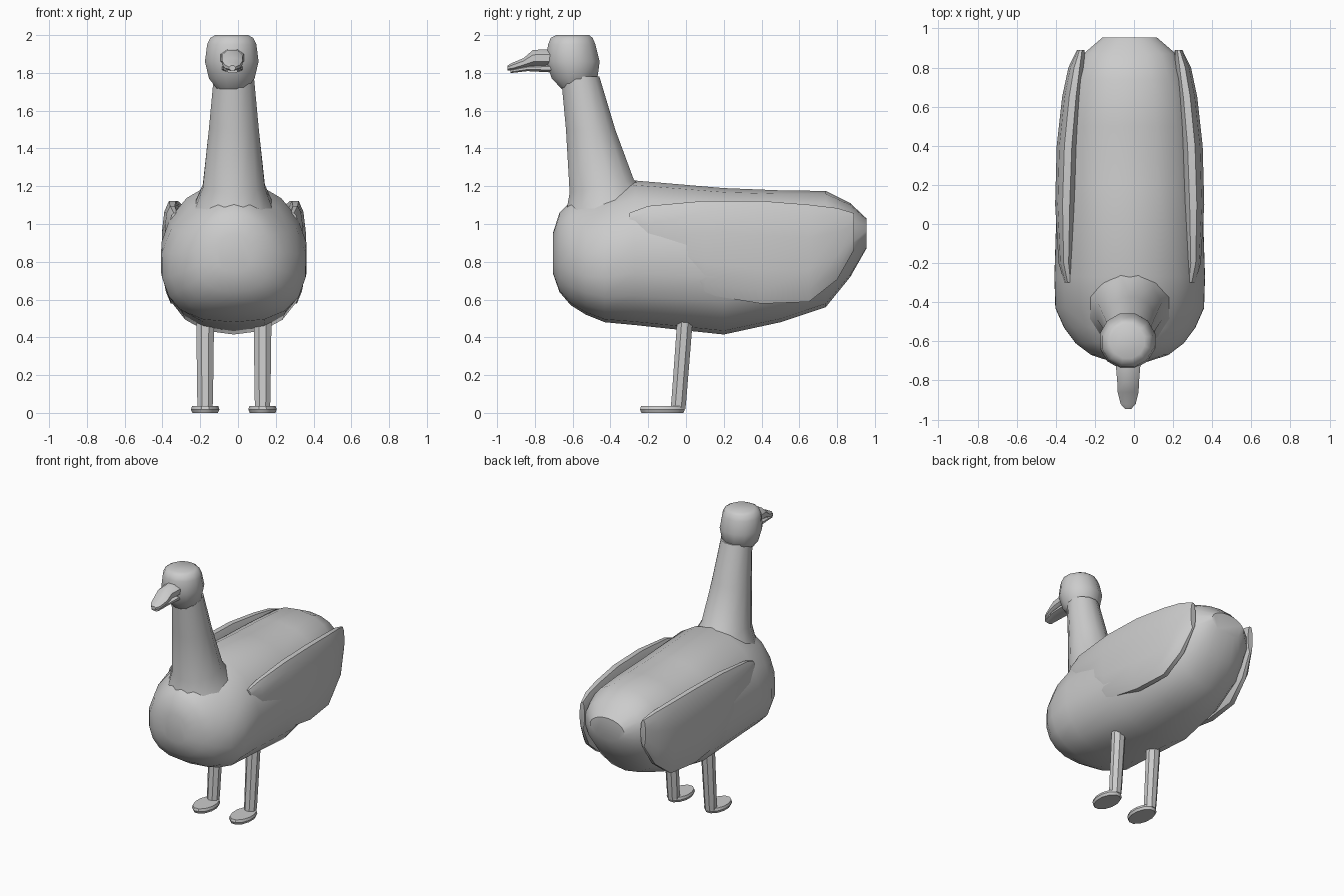
import bpy, bmesh, math

CX = -0.022  # shared centre line


def loft(name, rings, angle=40):
    """Skin a list of equally sized closed rings and cap both ends."""
    bm = bmesh.new()
    vs = [[bm.verts.new(p) for p in r] for r in rings]
    n = len(vs[0])
    for a, b in zip(vs, vs[1:]):
        for i in range(n):
            j = (i + 1) % n
            bm.faces.new((a[i], a[j], b[j], b[i]))
    bm.faces.new(vs[0])
    bm.faces.new(vs[-1])
    bmesh.ops.recalc_face_normals(bm, faces=bm.faces)
    me = bpy.data.meshes.new(name)
    bm.to_mesh(me)
    bm.free()
    ob = bpy.data.objects.new(name, me)
    bpy.context.collection.objects.link(ob)
    bpy.ops.object.select_all(action='DESELECT')
    ob.select_set(True)
    bpy.context.view_layer.objects.active = ob
    bpy.ops.object.shade_smooth_by_angle(angle=math.radians(angle))
    return ob


def circle(n, upper=1.0, lower=None):
    """Unit superellipse; an exponent below 1 is boxier."""
    out = []
    for i in range(n):
        a = 2 * math.pi * (i + 0.5) / n
        c, s = math.cos(a), math.sin(a)
        p = upper if s > 0 or lower is None else lower
        out.append((math.copysign(abs(c) ** p, c), math.copysign(abs(s) ** p, s)))
    return out


def ring_y(y, x, w, lo, hi, n=14, p=1.0, q=None, belly=0.5):
    """Ring across y; belly is the relative height of the widest point."""
    mid = lo + (hi - lo) * belly
    return [(x + w * c, y, mid + s * ((hi - mid) if s > 0 else (mid - lo))) for c, s in circle(n, p, q)]


def ring_z(z, x, w, y0, y1, n=10, tilt=0.0):
    return [(x + w * c, (y0 + y1) / 2 + (y1 - y0) / 2 * s, z + tilt * s) for c, s in circle(n)]


# Body: y, low z, high z, half width, upper and lower squareness, height of widest point
body = [(-0.705, 0.74, 0.95, 0.09, 1.0, 0.9, 0.4), (-0.67, 0.64, 1.06, 0.20, 1.0, 0.85, 0.42),
        (-0.61, 0.57, 1.12, 0.28, 1.1, 0.82, 0.42), (-0.53, 0.52, 1.15, 0.34, 1.1, 0.8, 0.43),
        (-0.43, 0.48, 1.18, 0.385, 1.08, 0.8, 0.45),
        (-0.27, 0.465, 1.23, 0.39, 1.0, 0.8, 0.48), (0.2, 0.415, 1.19, 0.375, 0.92, 0.85, 0.5),
        (0.5, 0.48, 1.178, 0.355, 0.9, 0.85, 0.5), (0.74, 0.56, 1.175, 0.30, 0.9, 0.9, 0.55),
        (0.87, 0.72, 1.11, 0.24, 0.9, 0.9, 0.55), (0.955, 0.87, 1.03, 0.14, 1.0, 1.0, 0.5)]
loft("body", [ring_y(y, CX, w, lo, hi, 18, p, q, b) for y, lo, hi, w, p, q, b in body])

# Neck flaring into the chest: z, half width, front y, back y, back edge lift
neck = [(0.96, 0.27, -0.68, -0.16, 0.05), (1.09, 0.215, -0.65, -0.20, 0.08),
        (1.2, 0.17, -0.622, -0.27, 0.035), (1.5, 0.137, -0.64, -0.37, 0), (1.78, 0.11, -0.665, -0.455, 0)]
loft("neck", [ring_z(z, CX, w, a, b, 12, t) for z, w, a, b, t in neck])

# Head with flattened crown
head = [(1.715, 0.08, -0.66, -0.53), (1.77, 0.125, -0.715, -0.465), (1.86, 0.147, -0.745, -0.452),
        (1.95, 0.135, -0.735, -0.475), (1.985, 0.118, -0.72, -0.49), (2.0, 0.09, -0.69, -0.51)]
loft("head", [ring_z(z, -0.033, w, a, b, 12) for z, w, a, b in head])

# Beak, upper and lower
upper = [(-0.70, 0.07, 1.83, 1.93), (-0.81, 0.06, 1.83, 1.925), (-0.86, 0.058, 1.825, 1.88),
         (-0.92, 0.042, 1.81, 1.855), (-0.945, 0.018, 1.812, 1.84)]
lower = [(-0.70, 0.06, 1.80, 1.85), (-0.84, 0.05, 1.808, 1.84), (-0.93, 0.03, 1.798, 1.82)]
for nm, secs in (("upper_beak", upper), ("lower_beak", lower)):
    loft(nm, [ring_y(y, -0.03, w, lo, hi, 8) for y, w, lo, hi in secs])

# Folded wings, legs and feet on both sides
wing = [(-0.3, 0.31, 0.025, 0.96, 1.06), (-0.2, 0.325, 0.04, 0.80, 1.10), (0.1, 0.325, 0.058, 0.62, 1.13),
        (0.4, 0.315, 0.06, 0.57, 1.13), (0.65, 0.292, 0.055, 0.58, 1.11), (0.8, 0.27, 0.045, 0.70, 1.09),
        (0.89, 0.25, 0.02, 0.86, 1.06)]
leg = [(0.02, -0.085, 0.0, 0.042), (0.07, -0.08, 0.005, 0.045), (0.56, -0.045, 0.045, 0.052)]
foot = [(0.0, 0.07), (0.018, 0.078), (0.036, 0.072)]
for s, side in ((-1, "right"), (1, "left")):
    loft(side + "_wing", [ring_y(y, CX + s * x, t, lo, hi, 12, 0.85) for y, x, t, lo, hi in wing])
    lx = CX + s * 0.152
    loft(side + "_leg", [ring_z(z, lx, w, a, b, 8) for z, a, b, w in leg])
    loft(side + "_foot", [ring_z(z, lx, w, -0.17 - w, -0.08 + w, 12) for z, w in foot])
